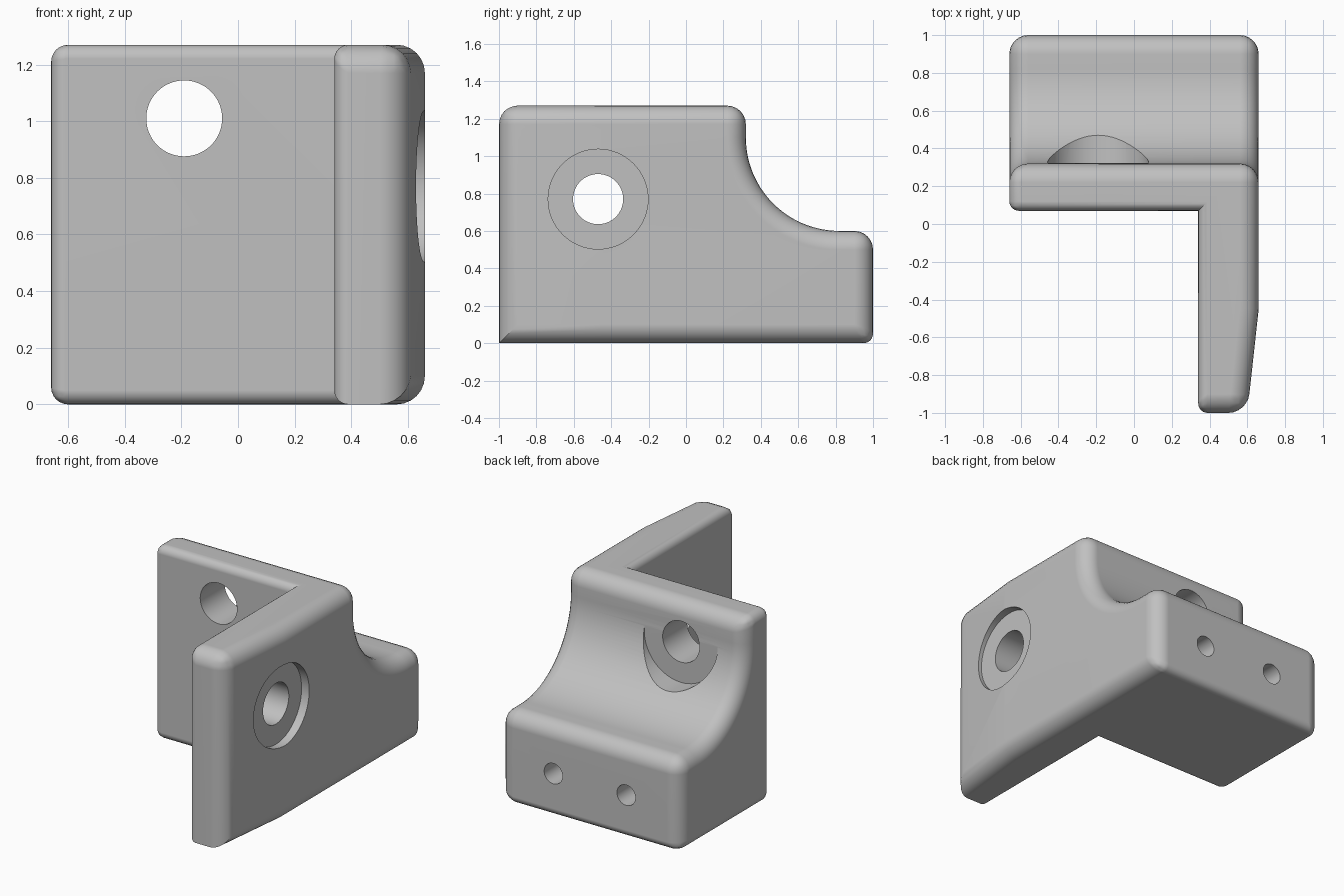
import bpy, bmesh, math
from mathutils import Matrix, Vector

cube = bpy.data.objects.get("Cube")
if cube:
    bpy.data.objects.remove(cube, do_unlink=True)

# Overall dimensions
L, R = -0.66, 0.66          # block sides
IN, TIP = 0.34, 0.60        # wing inner face and tapered tip
FRONT, BEND, WALL, SHELF, BACK = -1.0, -0.45, 0.07, 0.32, 1.0
TOP, STEP, ARC = 1.27, 0.60, 0.50

# Material
grey = bpy.data.materials.new("light_grey")
grey.use_nodes = True
colour = (0.53, 0.53, 0.53, 1)
grey.diffuse_color = colour
grey.node_tree.nodes["Principled BSDF"].inputs["Base Color"].default_value = colour

# Bracket solid: block with a cove at the back and a tapered wing at the front
bm = bmesh.new()
cache = {}


def v(x, y, z):
    key = (round(x, 4), round(y, 4), round(z, 4))
    if key not in cache:
        cache[key] = bm.verts.new(key)
    return cache[key]


def face(*points):
    bm.faces.new([v(*p) for p in points])


STEPS = 28
cove = []
for i in range(STEPS + 1):
    a = math.pi / 2 * i / STEPS
    cove.append((SHELF + ARC - ARC * math.cos(a), STEP + ARC - ARC * math.sin(a)))
rear = [(SHELF, TOP)] + cove + [(BACK, STEP), (BACK, 0)]

# Rear strips and the two block sides
for (y0, z0), (y1, z1) in zip(rear, rear[1:]):
    face((L, y0, z0), (R, y0, z0), (R, y1, z1), (L, y1, z1))
face(*[(L, y, z) for y, z in rear], (L, WALL, 0), (L, WALL, TOP))
face(*[(R, y, z) for y, z in rear], (R, BEND, 0), (R, BEND, TOP))
# Tapered face, wing front, wing inside, block front
for (xa, ya), (xb, yb) in (((R, BEND), (TIP, FRONT)), ((TIP, FRONT), (IN, FRONT)),
                           ((IN, FRONT), (IN, WALL)), ((IN, WALL), (L, WALL))):
    face((xa, ya, 0), (xb, yb, 0), (xb, yb, TOP), (xa, ya, TOP))
# Top and bottom
for z, y in ((TOP, SHELF), (0, BACK)):
    face((L, y, z), (R, y, z), (R, BEND, z), (TIP, FRONT, z),
         (IN, FRONT, z), (IN, WALL, z), (L, WALL, z))
bmesh.ops.recalc_face_normals(bm, faces=bm.faces)


# Edge rounding: full, small or none, chosen by position
def weight(e):
    a, b = (p.co for p in e.verts)

    def on(axis, value):
        return abs(a[axis] - value) < 1e-3 and abs(b[axis] - value) < 1e-3
    if e.calc_face_angle(0) < math.radians(20):
        return 0
    if on(1, FRONT) and on(2, 0):
        return 0
    if on(0, IN) and on(1, WALL):
        return 0
    if on(0, IN) or on(1, WALL) or (on(1, BACK) and on(2, 0)):
        return 0.5
    if on(0, L) and (on(2, 0) or on(2, TOP)):
        return 0.6
    return 1


layer = bm.edges.layers.float.new("bevel_weight_edge")
for e in bm.edges:
    e[layer] = weight(e)
mesh = bpy.data.meshes.new("bracket")
bm.to_mesh(mesh)
bm.free()
bracket = bpy.data.objects.new("bracket", mesh)
bpy.context.collection.objects.link(bracket)
mesh.materials.append(grey)

bevel = bracket.modifiers.new("rounding", 'BEVEL')
bevel.limit_method = 'WEIGHT'
bevel.width = 0.1
bevel.segments = 6
bevel.use_clamp_overlap = False


# Round cutters for the bolt holes, counterbores and rear screw holes
def cutter(name, start, end, radius):
    start, end = Vector(start), Vector(end)
    axis = end - start
    cb = bmesh.new()
    turn = axis.to_track_quat('Z', 'Y').to_matrix().to_4x4()
    bmesh.ops.create_cone(cb, cap_ends=True, segments=64, radius1=radius, radius2=radius,
                          depth=axis.length,
                          matrix=Matrix.Translation((start + end) / 2) @ turn)
    data = bpy.data.meshes.new(name)
    cb.to_mesh(data)
    cb.free()
    data.materials.append(grey)
    ob = bpy.data.objects.new(name, data)
    bpy.context.collection.objects.link(ob)
    ob.hide_render = True
    mod = bracket.modifiers.new(name, 'BOOLEAN')
    mod.operation = 'DIFFERENCE'
    mod.solver = 'EXACT'
    mod.object = ob
    return ob


BX, BZ = -0.19, 1.01
WY, WZ = -0.47, 0.77
cutters = [
    cutter("block_hole", (BX, -0.2, BZ), (BX, 0.8, BZ), 0.134),
    cutter("block_counterbore", (BX, SHELF + 0.003, BZ), (BX, 0.95, BZ), 0.267),
    cutter("wing_hole", (0.2, WY, WZ), (0.9, WY, WZ), 0.134),
    cutter("wing_counterbore", (0.605, WY, WZ), (0.9, WY, WZ), 0.267),
]
for side, x in (("left", 0.265), ("right", -0.265)):
    cutters.append(cutter("screw_hole_" + side, (x, 0.6, 0.28), (x, 1.1, 0.28), 0.067))

# Apply, shade and tidy up
bpy.ops.object.select_all(action='DESELECT')
bracket.select_set(True)
bpy.context.view_layer.objects.active = bracket
for mod in list(bracket.modifiers):
    bpy.ops.object.modifier_apply(modifier=mod.name)
for ob in cutters:
    bpy.data.objects.remove(ob, do_unlink=True)
bpy.ops.object.shade_smooth_by_angle(angle=math.radians(30))
normals = bracket.modifiers.new("normals", 'WEIGHTED_NORMAL')
normals.keep_sharp = True
